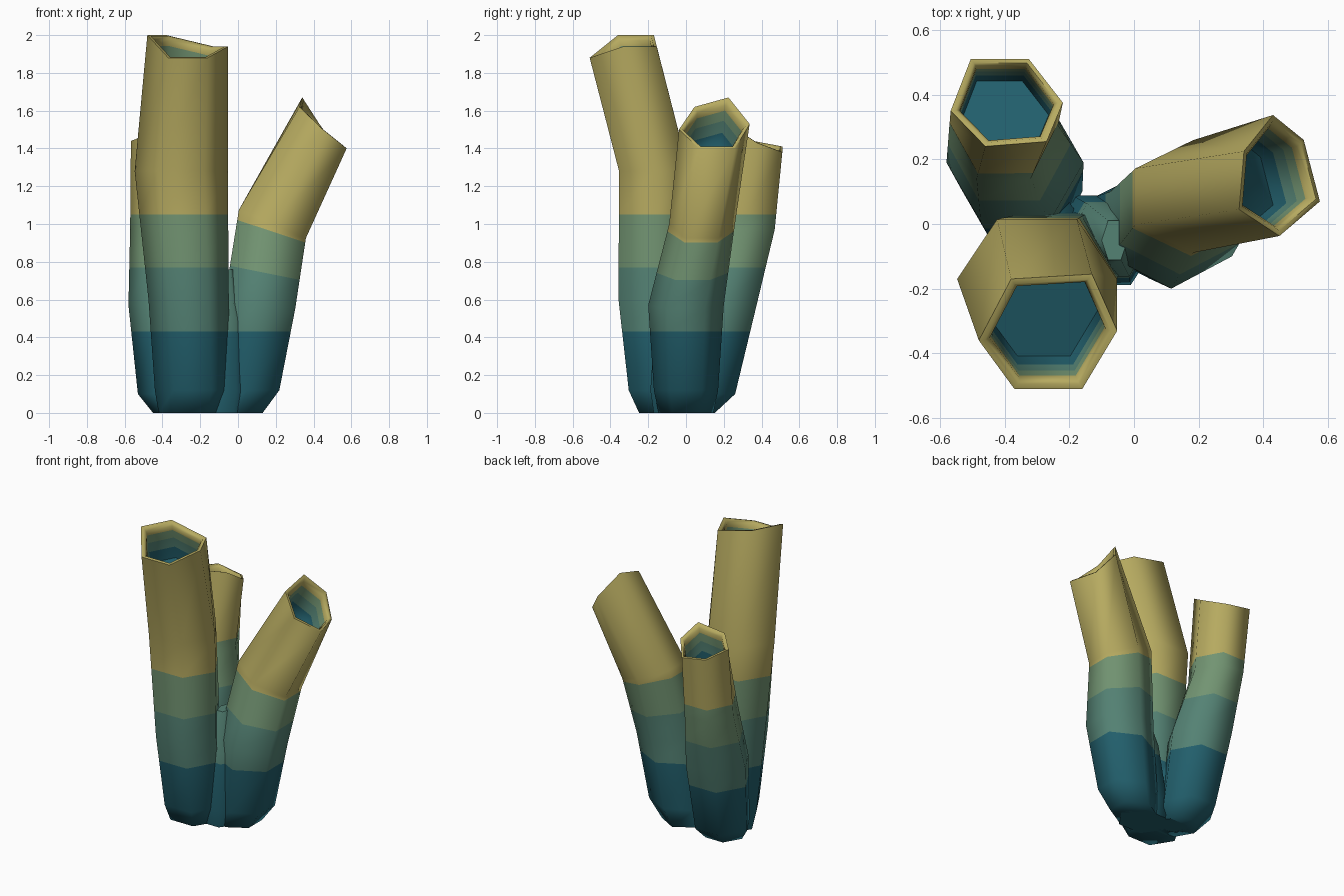
import bpy, bmesh, math
from mathutils import Vector

if "Cube" in bpy.data.objects:
    bpy.data.objects.remove(bpy.data.objects["Cube"])


def material(name, rgb):
    m = bpy.data.materials.new(name)
    lin = [((c / 255 + 0.055) / 1.055) ** 2.4 for c in rgb]
    m.diffuse_color = (*lin, 1)
    m.use_nodes = True
    m.node_tree.nodes["Principled BSDF"].inputs["Base Color"].default_value = m.diffuse_color
    return m


# Colour bands from the foot up
MATS = [material("deep teal", (34, 95, 108)), material("sea green", (84, 130, 116)),
        material("pale green", (114, 148, 114)), material("straw yellow", (182, 170, 96))]


def tube(name, rot, rings, rim, bands, depth=0.26):
    """Six-sided tube, hollow if it has a rim.
    rings: (x, y, z, x radius, y radius, slope_x) from the foot up;
    rim: six corner points; bands: (height, slope_x) of each colour change."""
    loops = []
    for x, y, z, rx, ry, slope in rings:
        loop = []
        for i in range(6):
            a = math.radians(rot + 60 * i)
            dx, dy = rx * math.cos(a), ry * math.sin(a)
            loop.append(Vector((x + dx, y + dy, z + slope * dx)))
        loops.append((loop, 3))
    if rim:
        rim = [Vector(p) for p in rim]
        mid = sum(rim, Vector()) / 6
        axis = (mid - Vector(rings[-1][:3])).normalized()
        loops.append((rim, 3))
        # lip, then the inner wall: (scale, depth, colour)
        for s, d, m in ((0.91, 0, 3), (0.84, 0.02, 3), (0.83, 0.05, 3), (0.83, 0.11, 2),
                        (0.82, 0.18, 1), (0.78, depth, 0)):
            loops.append(([mid + (p - mid) * s - axis * d for p in rim], m))

    bm = bmesh.new()
    verts = [[bm.verts.new(p) for p in loop] for loop, _ in loops]
    for k in range(1, len(verts)):
        for i in range(6):
            j = (i + 1) % 6
            f = bm.faces.new((verts[k - 1][i], verts[k - 1][j], verts[k][j], verts[k][i]))
            f.material_index = loops[k][1]
    bm.faces.new(verts[0][::-1]).material_index = 3
    bm.faces.new(verts[-1]).material_index = 0 if rim else 3

    # cut the outside along each colour change and paint what lies below
    for k in (2, 1, 0):
        h, slope = bands[k]
        bmesh.ops.bisect_plane(bm, geom=bm.verts[:] + bm.edges[:] + bm.faces[:],
                               plane_co=(0, 0, h), plane_no=Vector((-slope, 0, 1)).normalized())
        for f in bm.faces:
            c = f.calc_center_median()
            if c.z < h + slope * c.x:
                f.material_index = k
    bmesh.ops.recalc_face_normals(bm, faces=bm.faces[:])
    me = bpy.data.meshes.new(name)
    bm.to_mesh(me)
    bm.free()
    for m in MATS:
        me.materials.append(m)
    ob = bpy.data.objects.new(name, me)
    bpy.context.collection.objects.link(ob)
    bpy.ops.object.select_all(action='DESELECT')
    ob.select_set(True)
    bpy.context.view_layer.objects.active = ob
    bpy.ops.object.shade_smooth_by_angle(angle=math.radians(70))


LEVEL = [(0.43, 0), (0.77, 0), (1.05, 0)]

# Tall front tube
tube("tall_front_tube", 0,
     [(-0.25, -0.11, 0, 0.17, 0.16, 0), (-0.24, -0.13, 0.12, 0.2, 0.2, 0),
      (-0.262, -0.165, 0.6, 0.212, 0.222, 0), (-0.3, -0.17, 1.28, 0.247, 0.213, 0)],
     [(-0.052, -0.33, 1.94), (-0.13, -0.155, 1.94), (-0.38, -0.17, 2.0),
      (-0.48, -0.36, 2.0), (-0.37, -0.51, 1.88), (-0.16, -0.51, 1.88)], LEVEL)

# Short back tube
tube("short_back_tube", 0,
     [(-0.32, 0.04, 0, 0.13, 0.13, 0), (-0.345, 0.1, 0.1, 0.185, 0.185, 0),
      (-0.368, 0.19, 0.57, 0.212, 0.212, 0), (-0.403, 0.305, 0.97, 0.168, 0.19, 0)],
     [(-0.22, 0.375, 1.43), (-0.325, 0.51, 1.38), (-0.505, 0.51, 1.41),
      (-0.567, 0.35, 1.44), (-0.46, 0.24, 1.48), (-0.27, 0.255, 1.51)], LEVEL)

# Leaning right tube
tube("leaning_right_tube", 30,
     [(0.005, 0, 0, 0.145, 0.145, 0), (0.05, 0, 0.12, 0.195, 0.17, 0),
      (0.115, 0, 0.57, 0.217, 0.2, -0.1), (0.182, 0.085, 1.0, 0.205, 0.174, -0.42)],
     [(0.525, 0.26, 1.4), (0.43, 0.337, 1.53), (0.34, 0.225, 1.67),
      (0.325, 0.045, 1.62), (0.45, -0.037, 1.5), (0.575, 0.07, 1.4)],
     [(0.43, 0), (0.77, -0.2), (1.02, -0.33)])

# Webs that fuse the tubes near the foot
tube("front_web", 0,
     [(-0.11, -0.05, 0, 0.17, 0.14, 0), (-0.1, -0.05, 0.12, 0.18, 0.16, 0),
      (-0.08, -0.05, 0.5, 0.13, 0.13, 0), (-0.06, -0.05, 0.76, 0.04, 0.07, 0)], None, LEVEL)
tube("back_web", 0,
     [(-0.29, 0, 0, 0.13, 0.1, 0), (-0.28, 0, 0.3, 0.13, 0.1, 0),
      (-0.28, 0, 0.42, 0.08, 0.05, 0)], None, LEVEL)
